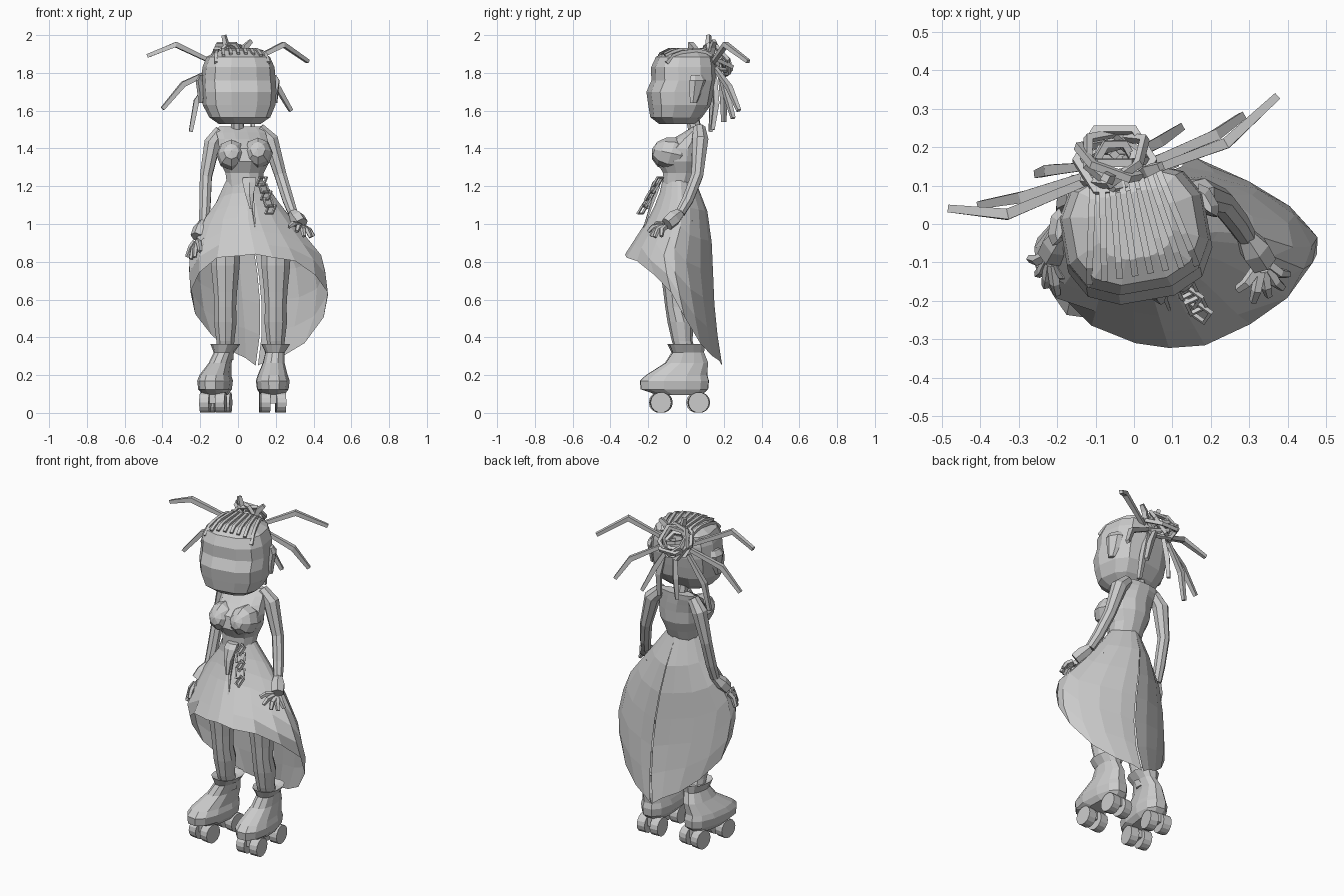
import bpy, bmesh, math
from mathutils import Vector, Matrix
from mathutils.bvhtree import BVHTree

if "Cube" in bpy.data.objects:
    bpy.data.objects.remove(bpy.data.objects["Cube"])

grey = bpy.data.materials.new("plain grey")
grey.use_nodes = True
grey.diffuse_color = (.6, .6, .6, 1)
grey.node_tree.nodes["Principled BSDF"].inputs["Base Color"].default_value = grey.diffuse_color


def finish(bm, name, matrix=None):
    """Turn a bmesh into a flat shaded object."""
    if matrix:
        bm.transform(matrix)
    bmesh.ops.recalc_face_normals(bm, faces=bm.faces)
    mesh = bpy.data.meshes.new(name)
    bm.to_mesh(mesh)
    bm.free()
    mesh.materials.append(grey)
    obj = bpy.data.objects.new(name, mesh)
    bpy.context.collection.objects.link(obj)
    return obj


def skin(bm, rings, closed=True, caps=True):
    rows = [[bm.verts.new(point) for point in ring] for ring in rings]
    count = len(rows[0])
    for low, high in zip(rows, rows[1:]):
        for i in range(count if closed else count - 1):
            j = (i + 1) % count
            bm.faces.new((low[i], low[j], high[j], high[i]))
    if caps:
        bm.faces.new(rows[0])
        bm.faces.new(rows[-1])


def oval(angle, power):
    c, s = math.cos(angle), math.sin(angle)
    return (math.copysign(abs(c) ** power, c), math.copysign(abs(s) ** power, s))


def loft(name, sections, sides=10, power=1, matrix=None):
    """Stack ovals given as z, centre x, centre y, half width, half depth."""
    bm = bmesh.new()
    rings = []
    for z, cx, cy, rx, ry in sections:
        shape = [oval(math.tau * (i + .5) / sides, power) for i in range(sides)]
        rings.append([(cx + rx * u, cy + ry * v, z) for u, v in shape])
    skin(bm, rings)
    return finish(bm, name, matrix)


def tube(name, path, radii, sides=4, loop=False, matrix=None):
    """Sweep a polygon along a path without twisting it."""
    path = [Vector(p) for p in path]
    if not isinstance(radii, (list, tuple)):
        radii = [radii] * len(path)
    bm = bmesh.new()
    rings, previous, turn = [], None, None
    for i, point in enumerate(path):
        before = path[i - 1] if i or loop else point
        after = path[(i + 1) % len(path)] if loop or i + 1 < len(path) else point
        heading = (after - before).normalized()
        if previous is None:
            turn = heading.to_track_quat('Z', 'Y')
        else:
            turn = previous.rotation_difference(heading) @ turn
        previous = heading
        corners = [math.tau * (k + .5) / sides for k in range(sides)]
        rings.append([point + turn @ Vector((math.cos(a), math.sin(a), 0)) * radii[i] for a in corners])
    if loop:
        rings.append(rings[0])
    skin(bm, rings, caps=not loop)
    bmesh.ops.remove_doubles(bm, verts=bm.verts, dist=.0001)
    return finish(bm, name, matrix)


def block(name, size, matrix):
    bm = bmesh.new()
    bmesh.ops.create_cube(bm, size=1)
    bm.transform(Matrix.Diagonal((*size, 1)))
    return finish(bm, name, matrix)


# Head, turned slightly to its left
turned = Matrix.Rotation(math.radians(10), 4, 'Z')
outline = [(1.53, .11, -.14, .04), (1.565, .16, -.185, .08), (1.63, .19, -.195, .125),
           (1.7, .195, -.205, .14), (1.76, .195, -.178, .15), (1.83, .188, -.18, .15),
           (1.885, .165, -.155, .14), (1.92, .1, -.09, .09)]
head = loft("head", [(z, 0, (f + b) / 2, w, (b - f) / 2) for z, w, f, b in outline],
            sides=12, power=.75, matrix=turned)
for side, name in ((1, "left"), (-1, "right")):
    ear = Matrix.Translation((side * .195, .015, 1.71)) @ Matrix.Rotation(math.radians(side * 20), 4, 'Z')
    loft(name + "_ear", [(-.07, 0, -.01, .012, .02), (-.02, 0, 0, .02, .035),
                         (.05, side * .01, .01, .02, .05), (.08, 0, .01, .01, .035)],
         sides=6, matrix=turned @ ear)

# Braided rows laid over the scalp
bm = bmesh.new()
bm.from_mesh(head.data)
scalp = BVHTree.FromBMesh(bm)
bm.free()
for row in range(8):
    across = (row - 3.5) * .043
    path = []
    for step in range(8):
        start = turned @ Vector((across * (1 - .06 * step), -.172 + step * .042, 2.2))
        hit = scalp.ray_cast(start, Vector((0, 0, -1)))[0]
        if hit and hit.z > 1.845:
            path.append(hit + Vector((0, 0, .004)))
    tube("braid_row", path, .012)

# Knotted bun made of tilted loops
knot = Matrix.Translation((-.05, .165, 1.87))
for tilt, spin, radius in ((-25, 0, .1), (-60, 35, .095), (-45, -40, .09), (-85, 0, .08),
                           (15, 60, .05), (-70, -20, .1), (-40, 15, .055)):
    pose = (knot @ Matrix.Rotation(math.radians(spin), 4, 'Z')
            @ Matrix.Rotation(math.radians(tilt), 4, 'X'))
    loop = [(radius * math.cos(a), radius * math.sin(a), 0) for a in (math.tau * k / 6 for k in range(6))]
    tube("bun_loop", loop, .014, loop=True, matrix=pose)

# Loose strands fanning out of the bun
strands = [
    [(-.1, .12, 1.84), (-.33, .025, 1.95), (-.48, .04, 1.89)],
    [(-.08, .14, 1.84), (-.29, .07, 1.74), (-.4, .05, 1.61)],
    [(-.12, .15, 1.8), (-.22, .14, 1.65), (-.25, .13, 1.49)],
    [(.02, .13, 1.84), (.24, .21, 1.95), (.37, .33, 1.86)],
    [(.02, .15, 1.83), (.21, .23, 1.72), (.28, .28, 1.6)],
    [(-.02, .17, 1.85), (.06, .21, 1.7), (.12, .25, 1.56)],
    [(-.05, .18, 1.82), (-.07, .2, 1.66), (-.08, .2, 1.54)],
    [(.03, .15, 1.8), (.07, .16, 1.64), (.08, .14, 1.5)],
    [(-.08, .13, 1.88), (-.06, .12, 1.94), (-.075, .12, 2)],
    [(.02, .13, 1.88), (.04, .14, 1.94), (.07, .15, 1.97)],
]
for path in strands:
    tube("hair_strand", path, [.014, .02, .014])

# Neck, torso and bust
tube("neck", [(0, .06, 1.44), (-.005, .03, 1.58)], .036, sides=8)
loft("torso", [(1.08, .035, -.03, .11, .09), (1.2, .035, -.04, .095, .085), (1.27, .035, -.025, .105, .1),
               (1.33, .035, -.03, .135, .13), (1.4, .035, -.022, .14, .125),
               (1.45, .025, .015, .135, .09), (1.485, .015, .045, .135, .06),
               (1.515, .01, .07, .115, .035)], sides=12)
for x, z in ((-.035, 1.365), (.105, 1.375)):
    bm = bmesh.new()
    bmesh.ops.create_uvsphere(bm, u_segments=8, v_segments=6, radius=1)
    bm.transform(Matrix.Rotation(math.radians(75), 4, 'X'))
    bm.transform(Matrix.Diagonal((.08, .105, .085, 1)))
    finish(bm, "bust", Matrix.Translation((x, -.078, z)))


# Long skirt, open at the front and split at the back
def blend(table, key):
    for (a, *low), (b, *high) in zip(table, table[1:]):
        if a <= key <= b:
            t = (key - a) / (b - a)
            return [p + (q - p) * t for p, q in zip(low, high)]


cloth = [(.2, -.1, .27, -.1, .2), (.38, -.18, .41, -.16, .17), (.58, -.255, .49, -.24, .15),
         (.82, -.27, .46, -.335, .14), (1.03, -.18, .285, -.2, .13), (1.14, -.1, .2, -.145, .08),
         (1.23, -.065, .135, -.125, .05)]
hem = [(0, .25), (45, .31), (65, .39), (92, .6), (135, .8), (180, .84), (225, .82), (265, .62),
       (290, .46), (315, .34), (360, .25)]
columns = 18
rings = []
for level in range(7):
    ring = []
    for i in range(columns + 1):
        degrees = 360 * i / columns
        bottom = blend(hem, degrees)[0]
        z = 1.23 + (bottom - 1.23) * level / 6
        left, right, front, back = blend(cloth, z)
        u, v = oval(math.radians(90 + degrees), 1.3)
        ring.append(((left + right) / 2 - u * (right - left) / 2, (front + back) / 2 + v * (back - front) / 2, z))
    ring[0] = (ring[0][0] + .002 * level, ring[0][1], ring[0][2])
    rings.append(ring)
bm = bmesh.new()
skin(bm, rings, closed=False, caps=False)
finish(bm, "skirt")

# Waist knot, ribbon tail and hanging chain
loft("waist_knot", [(1.08, .07, -.2, .01, .01), (1.16, .06, -.18, .026, .018),
                    (1.22, .06, -.155, .042, .024), (1.245, .06, -.135, .04, .02)], sides=6)
tube("ribbon_tail", [(.07, -.15, 1.2), (.08, -.19, 1.08), (.095, -.23, .96)], [.016, .008, .004])
for link in range(5):
    pose = (Matrix.Translation((.125 + .012 * link, -.15 - .02 * link, 1.225 - .037 * link))
            @ Matrix.Rotation(math.radians(25 if link % 2 else -35), 4, 'Z')
            @ Matrix.Rotation(math.radians(-35), 4, 'X'))
    frame = [(-.022, 0, -.026), (.022, 0, -.026), (.022, 0, .026), (-.022, 0, .026)]
    tube("chain_link", frame, .008, loop=True, matrix=pose)

# Arms and hands
arms = {
    "left": ([(.11, .07, 1.505), (.17, .075, 1.445), (.225, .06, 1.26), (.265, .01, 1.13), (.29, -.03, 1.06)],
             (.335, -.1, 1.0),
             [(.4, -.13, .935), (.385, -.165, .93), (.35, -.185, .935), (.31, -.2, .96), (.27, -.17, .985)]),
    "right": ([(-.09, .06, 1.495), (-.135, .065, 1.43), (-.17, .05, 1.25), (-.175, .01, 1.1), (-.18, -.02, 1.01)],
              (-.215, -.08, .93),
              [(-.27, -.09, .825), (-.25, -.13, .815), (-.23, -.16, .825), (-.2, -.18, .855), (-.165, -.15, .885)]),
}
for name, (path, palm, tips) in arms.items():
    tube(name + "_arm", path, [.034, .046, .034, .032, .027], sides=8)
    wrist, palm = Vector(path[-1]), Vector(palm)
    tube(name + "_palm", [wrist, wrist.lerp(palm, .5), palm], [.026, .042, .038], sides=6)
    for tip in map(Vector, tips):
        root = palm.lerp(tip, .25)
        bend = palm.lerp(tip, .65) + Vector((0, -.008, .012))
        tube(name + "_finger", [root, bend, tip], [.016, .015, .011], sides=5)

# Legs, skate boots and wheels
for name, knee, foot, yaw in (("left", .2, .182, 2), ("right", -.067, -.113, -8)):
    shape = [(.28, .01, .045, .05), (.38, -.02, .05, .055), (.48, -.03, .063, .068), (.56, -.05, .06, .06),
             (.64, -.055, .065, .065), (.78, -.06, .08, .08), (.9, -.05, .083, .09), (1.02, -.04, .08, .09)]
    loft(name + "_leg", [(z, knee, y, w, d) for z, y, w, d in shape])
    stand = Matrix.Translation((foot, 0, 0)) @ Matrix.Rotation(math.radians(yaw), 4, 'Z')
    ankle = knee - foot
    loft(name + "_boot", [(.095, 0, -.035, .062, .12), (.125, 0, -.062, .084, .182), (.17, 0, -.062, .09, .186),
                          (.2, 0, -.05, .08, .165), (.265, ankle * .4, .005, .058, .115),
                          (.32, ankle * .8, .012, .052, .085),
                          (.365, ankle, .005, .078, .098), (.35, ankle, .005, .05, .06)],
         sides=12, power=.85, matrix=stand)
    for y in (-.135, .065):
        block(name + "_axle_mount", (.05, .05, .08), stand @ Matrix.Translation((0, y, .09)))
        for x in (-.042, .042):
            bm = bmesh.new()
            bmesh.ops.create_cone(bm, cap_ends=True, segments=14, radius1=.055, radius2=.055, depth=.05)
            axle = Matrix.Translation((x, y, .055)) @ Matrix.Rotation(math.radians(90), 4, 'Y')
            finish(bm, name + "_wheel", stand @ axle)
